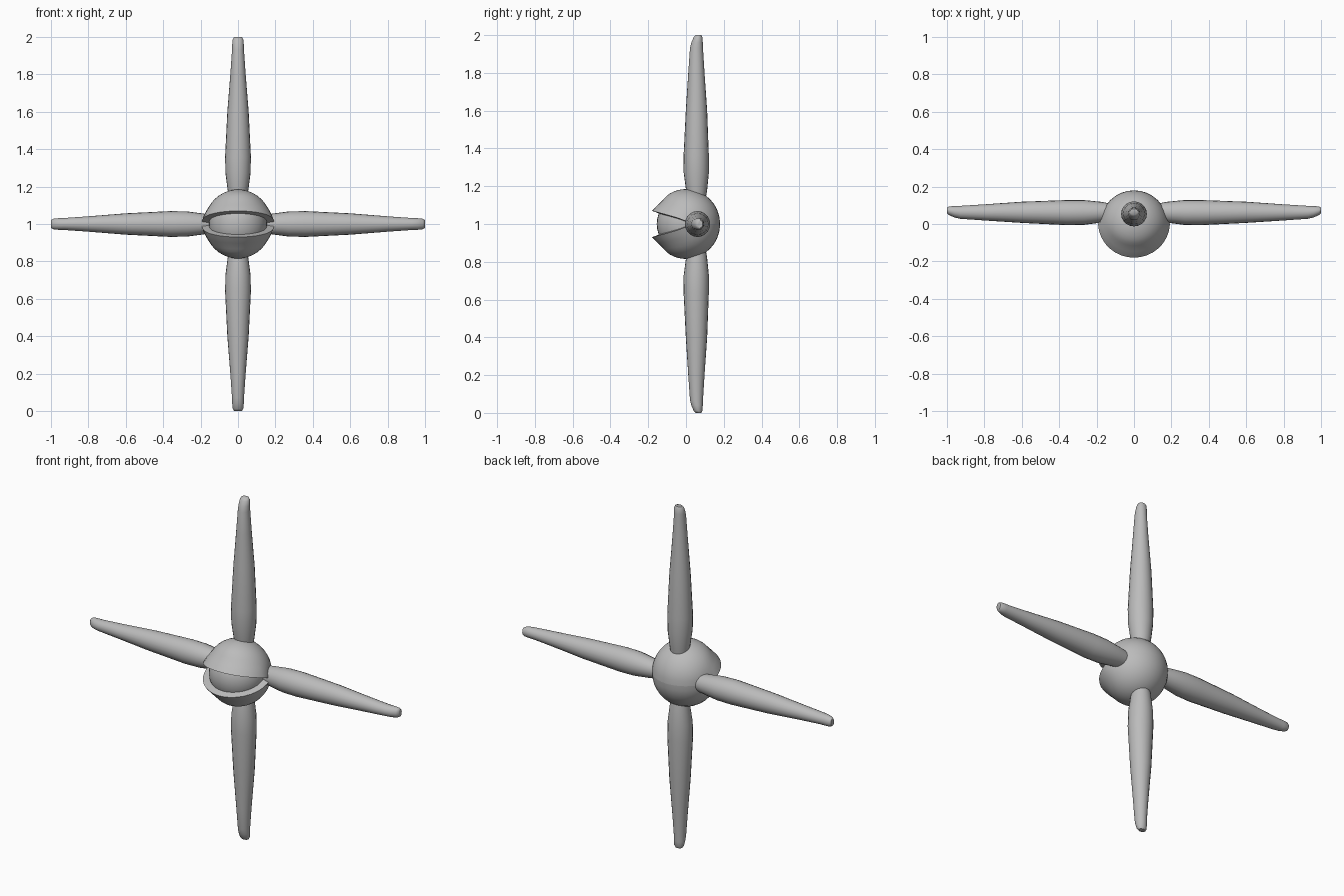
import bpy, bmesh, math
from mathutils import Matrix, Vector

if "Cube" in bpy.data.objects:
    bpy.data.objects.remove(bpy.data.objects["Cube"])

grey = bpy.data.materials.new("plain_grey")
grey.diffuse_color = (0.5, 0.5, 0.5, 1)
grey.use_nodes = True
grey.node_tree.nodes["Principled BSDF"].inputs["Base Color"].default_value = grey.diffuse_color
CENTRE = Vector((0, 0, 1))


def finish(name, bm, angle=40):
    bmesh.ops.recalc_face_normals(bm, faces=bm.faces)
    me = bpy.data.meshes.new(name)
    bm.to_mesh(me)
    bm.free()
    me.materials.append(grey)
    ob = bpy.data.objects.new(name, me)
    bpy.context.collection.objects.link(ob)
    bpy.ops.object.select_all(action='DESELECT')
    ob.select_set(True)
    bpy.context.view_layer.objects.active = ob
    bpy.ops.object.shade_smooth_by_angle(angle=math.radians(angle))


def skin(bm, rings):
    for a, b in zip(rings, rings[1:]):
        n = len(a)
        for i in range(n):
            j = (i + 1) % n
            bm.faces.new((a[i], a[j], b[j], b[i]))


# inner ball seen through the slit
bm = bmesh.new()
bmesh.ops.create_uvsphere(bm, u_segments=32, v_segments=16, radius=0.155,
                          matrix=Matrix.Translation(CENTRE))
finish("inner_ball", bm)


# half shell whose front edge opens and flares into a lip
def shell(name, side):
    bm = bmesh.new()
    segs, rows = 32, 10
    rings = [[] for _ in range(rows + 1)]
    for i in range(segs):
        phi = math.tau * i / segs
        s = max(0.0, -math.sin(phi))
        front = -math.sin(phi) > -0.01
        lip = math.asin((0.015 + 0.055 * s ** 0.8) / 0.193) if front else 0
        for k in range(rows + 1):
            t = max(0, k - 1) / rows
            e = lip + (math.pi / 2 - lip) * t
            r = 0.180 + 0.005 * t
            if front:
                d = min(1, (e - lip) / math.radians(24))
                r += 0.013 * (1 - d) ** 1.3 - 0.006 * s * math.sin(math.pi * min(1, t * 1.8))
            if k == 0:
                r = 0.15
            rings[k].append(bm.verts.new(CENTRE + Vector((
                r * math.cos(e) * math.cos(phi),
                r * math.cos(e) * math.sin(phi),
                side * r * math.sin(e)))))
    skin(bm, rings)
    pole = bm.verts.new(CENTRE + Vector((0, 0, side * 0.185)))
    top = rings[-1]
    for i in range(segs):
        bm.faces.new((top[i], top[(i + 1) % segs], pole))
    finish(name, bm)


shell("upper_shell", 1)
shell("lower_shell", -1)

# arm stations: distance, half width, front y, back y
STATIONS = [(0.11, .045, .015, .100), (0.18, .055, .000, .112),
            (0.27, .067, -.012, .121), (0.36, .069, -.013, .121),
            (0.60, .057, -.001, .112), (0.80, .041, .012, .098),
            (0.93, .032, .021, .090), (0.96, .031, .028, .089),
            (0.988, .028, .040, .087), (1.0, .021, .050, .081)]


def arm(name, direction, shift):
    bm = bmesh.new()
    along = Vector(direction)
    across = along.cross(Vector((0, 1, 0)))
    rings = []
    for d, w, yf, yb in STATIONS:
        mid, half = (yf + yb) / 2 + shift, (yb - yf) / 2
        ring = []
        for i in range(20):
            a = math.tau * i / 20
            ring.append(bm.verts.new(CENTRE + along * d + across * w * math.cos(a)
                                     + Vector((0, mid + half * math.sin(a), 0))))
        rings.append(ring)
    skin(bm, rings)
    bm.faces.new(rings[0])
    bm.faces.new(rings[-1])
    finish(name, bm, 60)


# four tapered arms
arm("top_arm", (0, 0, 1), 0)
arm("bottom_arm", (0, 0, -1), 0)
arm("right_arm", (1, 0, 0), 0.007)
arm("left_arm", (-1, 0, 0), 0.007)
